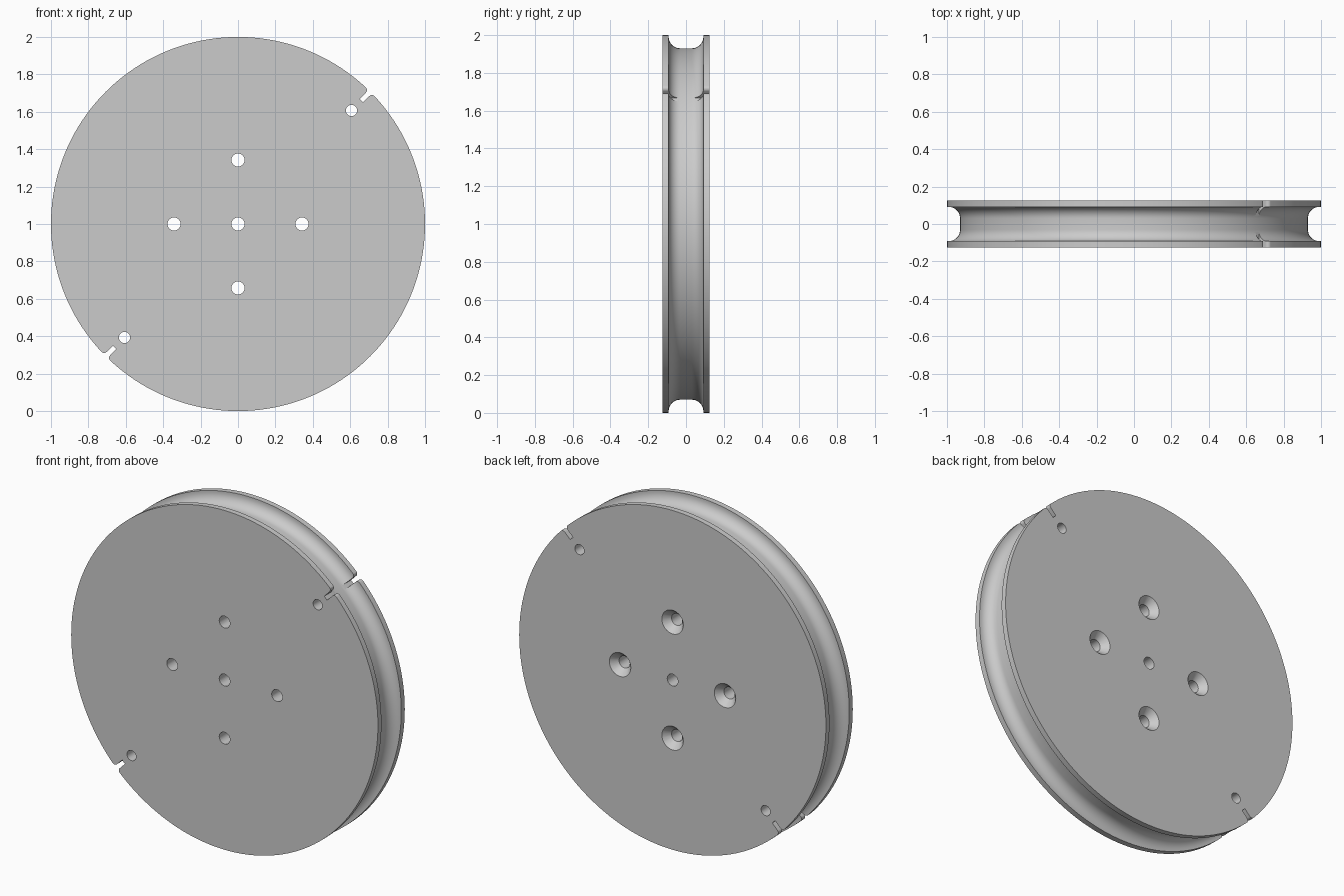
import bpy, bmesh, math
from mathutils import Matrix, Vector

cube = bpy.data.objects.get("Cube")
if cube:
    bpy.data.objects.remove(cube, do_unlink=True)

HALF, LIP, CORE, FILLET = 0.125, 0.092, 0.93, 0.062

grey = bpy.data.materials.new("plain grey")
grey.use_nodes = True
colour = (0.6, 0.6, 0.6, 1)
grey.diffuse_color = colour
grey.node_tree.nodes["Principled BSDF"].inputs["Base Color"].default_value = colour


def lathe(bm, profile, steps, x=0, z=0):
    """Turn (radius, y) points, starting and ending on the axis, around y."""
    rings = []
    for r, y in profile:
        if r == 0:
            rings.append([bm.verts.new((x, y, z))] * steps)
        else:
            angles = [2 * math.pi * i / steps for i in range(steps)]
            rings.append([bm.verts.new((x + r * math.cos(a), y, z + r * math.sin(a)))
                          for a in angles])
    for a, b in zip(rings, rings[1:]):
        for i in range(steps):
            j = (i + 1) % steps
            bm.faces.new(dict.fromkeys((a[i], a[j], b[j], b[i])))


def slot(bm, angle):
    """Radial slot through the rim with a rounded mouth."""
    half, mouth = 0.013, 0.02
    side = [(0.932, half)]
    for i in range(7):
        t = math.pi / 2 * i / 6
        side.append((0.98 + mouth * math.sin(t), half + mouth * (1 - math.cos(t))))
    side.append((1.05, half + mouth))
    outline = side + [(u, -v) for u, v in reversed(side)]
    turn = Matrix.Rotation(-angle, 4, 'Y')
    front = [bm.verts.new(turn @ Vector((u, -0.2, v)) + Vector((0, 0, 1))) for u, v in outline]
    face = bm.faces.new(front)
    out = bmesh.ops.extrude_face_region(bm, geom=[face])["geom"]
    bmesh.ops.translate(bm, vec=(0, 0.4, 0),
                        verts=[v for v in out if isinstance(v, bmesh.types.BMVert)])


def finish(bm, name):
    bmesh.ops.recalc_face_normals(bm, faces=bm.faces)
    mesh = bpy.data.meshes.new(name)
    bm.to_mesh(mesh)
    bm.free()
    mesh.materials.append(grey)
    obj = bpy.data.objects.new(name, mesh)
    bpy.context.collection.objects.link(obj)
    return obj


# Grooved wheel: flat cheeks, rim lips and a filleted channel
arc = [(CORE + FILLET * (1 - math.sin(t)), LIP - FILLET * (1 - math.cos(t)))
       for t in (math.pi / 2 * i / 10 for i in range(11))]
half_profile = [(0, HALF), (1, HALF), (1, LIP)] + arc
bm = bmesh.new()
lathe(bm, half_profile + [(r, -y) for r, y in reversed(half_profile)], 160, z=1)
wheel = finish(bm, "grooved_wheel")

# Cutters: centre bore, four countersunk bolt holes, cord holes and slots
bm = bmesh.new()
bore = 0.035
lathe(bm, [(0, -0.2), (bore, -0.2), (bore, 0.2), (0, 0.2)], 32, z=1)
for i in range(4):
    a = math.pi / 2 * i
    lathe(bm, [(0, -0.2), (bore, -0.2), (bore, 0.085), (0.07, HALF), (0.07, 0.2), (0, 0.2)],
          32, 0.342 * math.cos(a), 1 + 0.342 * math.sin(a))
for s in (1, -1):
    lathe(bm, [(0, -0.2), (0.03, -0.2), (0.03, 0.2), (0, 0.2)], 32, 0.607 * s, 1 + 0.607 * s)
    slot(bm, math.pi / 4 if s > 0 else math.pi * 5 / 4)
cutter = finish(bm, "hole_cutter")
cutter.hide_render = True

cut = wheel.modifiers.new("holes", 'BOOLEAN')
cut.operation = 'DIFFERENCE'
cut.solver = 'EXACT'
cut.object = cutter
bpy.ops.object.select_all(action='DESELECT')
wheel.select_set(True)
bpy.context.view_layer.objects.active = wheel
bpy.ops.object.modifier_apply(modifier=cut.name)
bpy.data.objects.remove(cutter, do_unlink=True)
bpy.ops.object.shade_smooth_by_angle(angle=math.radians(30))
